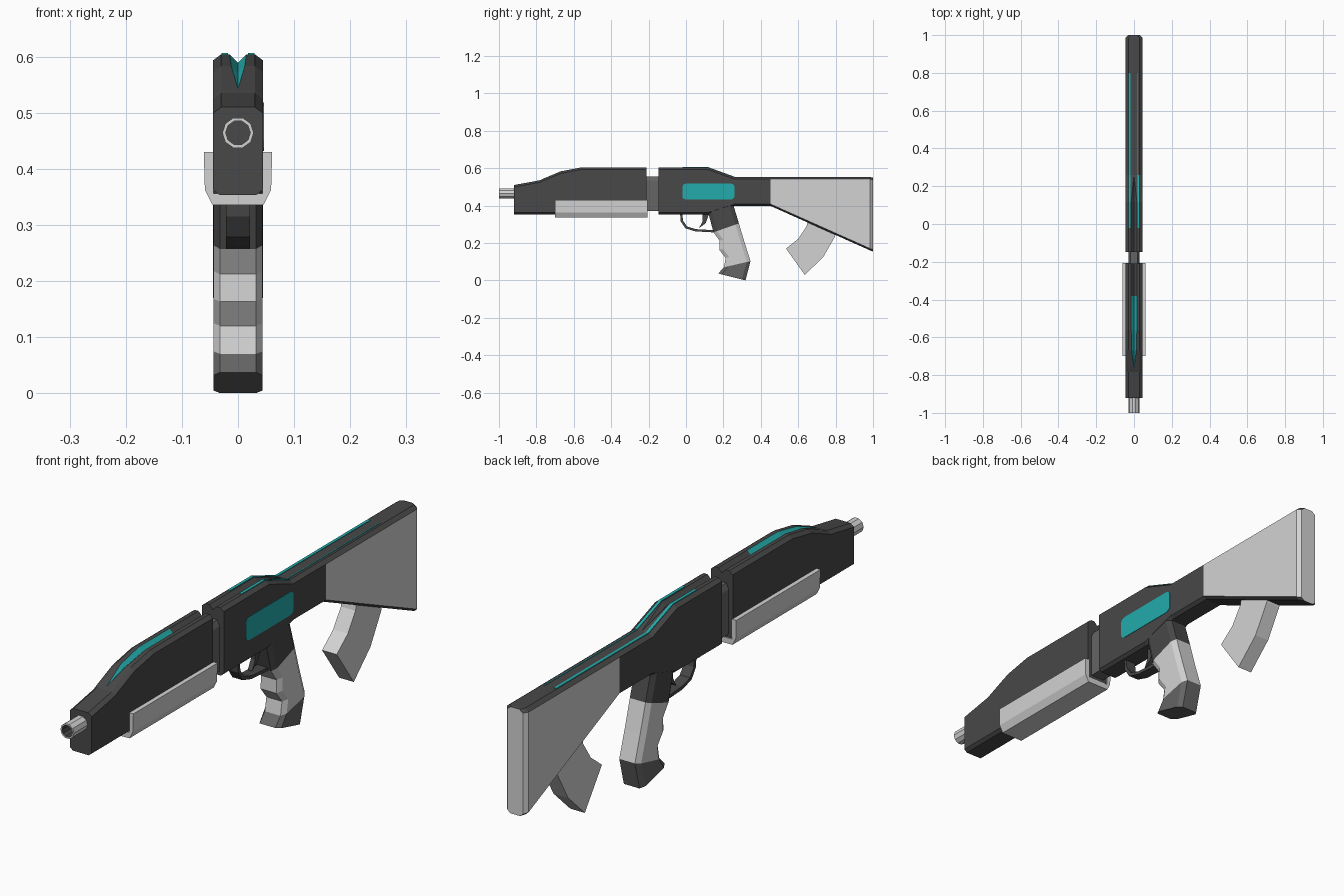
import bpy, bmesh, math
from mathutils import Vector

if "Cube" in bpy.data.objects:
    bpy.data.objects.remove(bpy.data.objects["Cube"])


def material(name, col):
    m = bpy.data.materials.new(name)
    m.diffuse_color = (*col, 1)
    m.use_nodes = True
    m.node_tree.nodes["Principled BSDF"].inputs["Base Color"].default_value = m.diffuse_color
    return m


DARK, LIGHT, TEAL, MID = range(4)
MATS = [material("charcoal", (0.065, 0.065, 0.065)),
        material("light_gray", (0.65, 0.65, 0.65)),
        material("teal", (0.017, 0.41, 0.41)),
        material("mid_gray", (0.13, 0.13, 0.13))]


def loft(name, rings, rule):
    """Skin closed rings; rule is a material or a function (segment, side)."""
    pick = rule if callable(rule) else (lambda i, j: rule)
    bm = bmesh.new()
    vs = [[bm.verts.new(p) for p in r] for r in rings]
    n = len(rings[0])
    for i in range(len(rings) - 1):
        for j in range(n):
            k = (j + 1) % n
            f = bm.faces.new((vs[i][j], vs[i][k], vs[i + 1][k], vs[i + 1][j]))
            f.material_index = pick(i, j)
    bm.faces.new(vs[0][::-1]).material_index = pick(0, -1)
    bm.faces.new(vs[-1]).material_index = pick(len(rings) - 2, -1)
    bmesh.ops.remove_doubles(bm, verts=bm.verts, dist=1e-5)
    bmesh.ops.recalc_face_normals(bm, faces=bm.faces)
    me = bpy.data.meshes.new(name)
    bm.to_mesh(me)
    bm.free()
    for m in MATS:
        me.materials.append(m)
    ob = bpy.data.objects.new(name, me)
    bpy.context.collection.objects.link(ob)
    return ob


def slab(name, profile, x0, x1, mat):
    """Side profile (y, z) extruded across x."""
    return loft(name, [[Vector((x, y, z)) for y, z in profile] for x in (x0, x1)], mat)


def body_ring(y, top, bottom, g=0.0, d=0.0, w=0.0446):
    """Chamfered body cross-section with a V groove of half-width g, depth d."""
    half = [(g, top), (w - 0.0146, top), (w, top - 0.011), (w, bottom + 0.01), (w - 0.012, bottom)]
    pts = [(0, top - d)] + half + [(-x, z) for x, z in reversed(half)]
    return [Vector((x, y, z)) for x, z in pts]


def band_ring(yf, zf, yb, zb, w, cx, cl):
    """Chamfered rectangle spanning a front and a back point."""
    f, b = Vector((0, yf, zf)), Vector((0, yb, zb))
    d = (b - f).normalized() * cl
    X = Vector((1, 0, 0))
    return [f + X * (w - cx), f + d + X * w, b - d + X * w, b + X * (w - cx),
            b - X * (w - cx), b - d - X * w, f + d - X * w, f - X * (w - cx)]


# Fore body with teal sight groove
B = 0.353
loft("fore_body", [body_ring(*s) for s in (
    (-0.92, 0.51, B), (-0.783, 0.535, B), (-0.768, 0.542, B),
    (-0.67, 0.583, B, 0.012, 0.012), (-0.56, 0.604, B, 0.015, 0.015),
    (-0.38, 0.604, B, 0.015, 0.015), (-0.21, 0.604, B, 0.015, 0.015))],
    lambda i, j: TEAL if j in (0, 10) and 2 <= i <= 4 else DARK)

# Receiver
loft("receiver", [body_ring(*s) for s in (
    (-0.147, 0.604, B, 0.015, 0.015), (0.117, 0.604, B, 0.015, 0.015),
    (0.26, 0.552, 0.398), (0.452, 0.552, 0.398))], DARK)

# Stock: light sides and butt, dark top and underside
loft("stock", [body_ring(*s) for s in (
    (0.452, 0.552, 0.398), (0.985, 0.552, 0.16), (1.0, 0.55, 0.155, 0, 0, 0.032))],
    lambda i, j: LIGHT if j in (3, 7) or (i == 1 and j == -1) else DARK)

# Connector between the two bodies
loft("connector", [[Vector((x, y, z)) for x, z in (
    (0.028, 0.37), (0.028, 0.535), (0.018, 0.556), (-0.018, 0.556), (-0.028, 0.535), (-0.028, 0.37))]
    for y in (-0.23, -0.13)], MID)

# U-shaped handguard
half = [(0.044, 0.43), (0.061, 0.43), (0.059, 0.362), (0.045, 0.335)]
u = half + [(-x, z) for x, z in reversed(half)] + [(-0.044, 0.356), (0.044, 0.356)]
loft("handguard", [[Vector((x, y, z)) for x, z in u] for y in (-0.70, -0.207)], LIGHT)

# Hollow barrel
loft("barrel", [[Vector((r * math.cos(a), y, 0.464 + r * math.sin(a)))
                 for a in (math.tau * k / 10 for k in range(10))]
                for y, r in ((-0.9, 0.028), (-1.0, 0.028), (-1.0, 0.022), (-0.95, 0.022))],
     lambda i, j: DARK if i == 2 else LIGHT)

# Pistol grip: dark root, light finger-grooved handle, gray base
loft("pistol_grip", [band_ring(*s, 0.044, 0.012, 0.02) for s in (
    (0.11, 0.40, 0.25, 0.43), (0.12, 0.358, 0.257, 0.39), (0.147, 0.257, 0.283, 0.305),
    (0.18, 0.212, 0.299, 0.25), (0.178, 0.163, 0.314, 0.2), (0.212, 0.12, 0.33, 0.15),
    (0.203, 0.07, 0.345, 0.103), (0.172, 0.037, 0.318, 0.0))],
    lambda i, j: DARK if i < 2 else (LIGHT if i < 6 else MID))

# Trigger guard and trigger
slab("trigger_guard", [(-0.032, 0.36), (-0.028, 0.315), (-0.003, 0.278), (0.05, 0.262), (0.16, 0.256),
                       (0.16, 0.268), (0.052, 0.274), (0.006, 0.288), (-0.016, 0.319), (-0.02, 0.36)],
     -0.021, 0.021, DARK)
slab("trigger", [(0.088, 0.36), (0.125, 0.36), (0.105, 0.305), (0.07, 0.28), (0.088, 0.315)],
     -0.009, 0.009, DARK)

# Curved magazine under the stock
loft("magazine", [band_ring(*s, 0.03, 0.0, 0.0) for s in (
    (0.66, 0.36, 0.81, 0.30), (0.645, 0.29, 0.797, 0.235), (0.60, 0.222, 0.733, 0.123),
    (0.535, 0.17, 0.635, 0.03))], LIGHT)

# Teal port plate on the right side, rounded corners
port = []
for cy, cz, a0 in ((0.24, 0.5, 0), (0.0, 0.5, 90), (0.0, 0.45, 180), (0.24, 0.45, 270)):
    for a in (0, 45, 90):
        t = math.radians(a0 + a)
        port.append((cy + 0.02 * math.cos(t), cz + 0.018 * math.sin(t)))
slab("side_port", port, 0.043, 0.0462, TEAL)

# Teal strips along the receiver and stock tops
front = [(-0.02, 0.604), (0.117, 0.604), (0.26, 0.552)]
for side, x0, x1, x2 in (("left", -0.018, -0.029, -0.029), ("right", 0.018, 0.029, 0.021)):
    for part, path, xe in (("receiver", front, x1), ("stock", [(0.26, 0.552), (0.8, 0.552)], x2)):
        prof = [(y, z + 0.002) for y, z in path] + [(y, z - 0.003) for y, z in reversed(path)]
        slab(f"{part}_strip_{side}", prof, min(x0, xe), max(x0, xe), TEAL)
